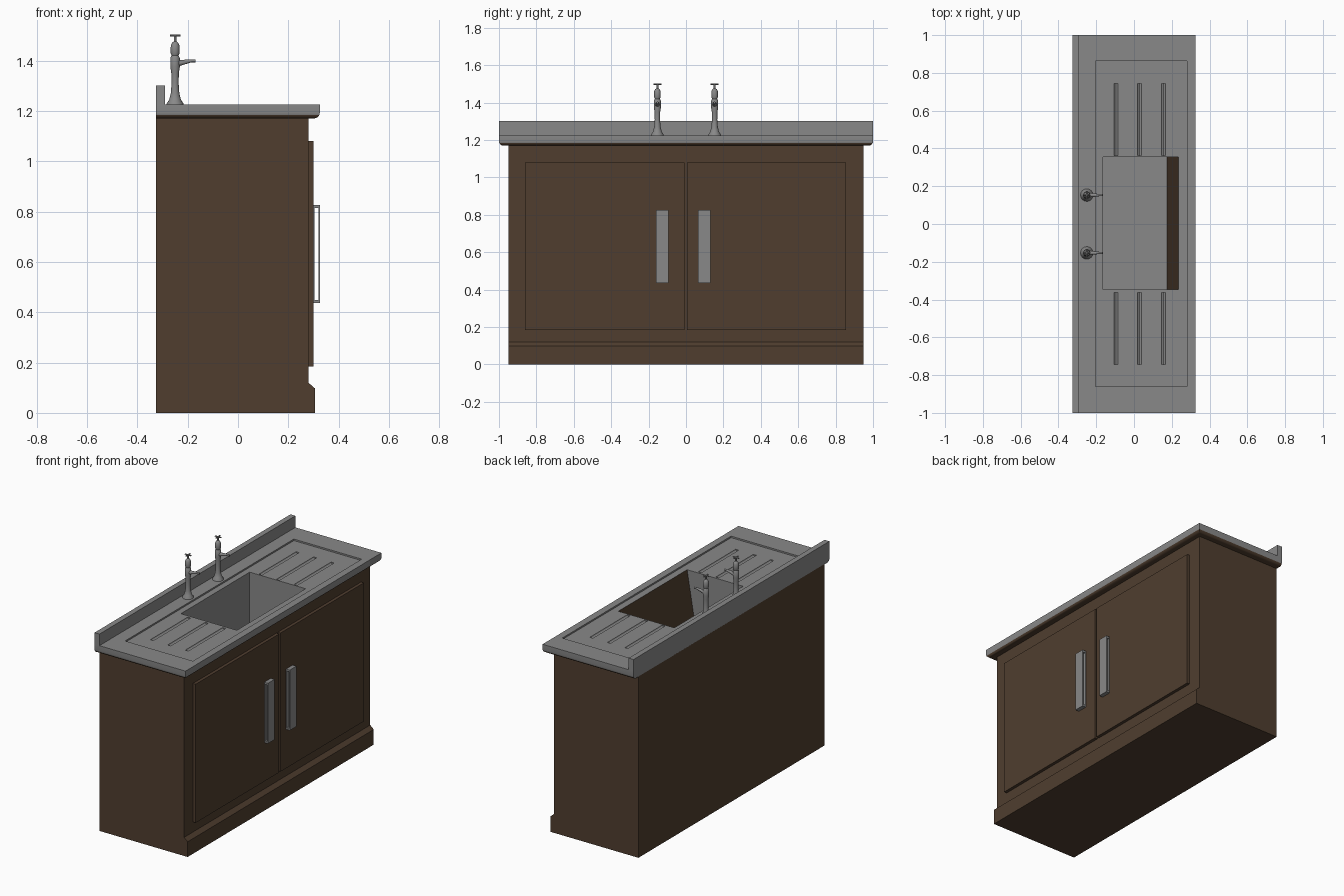
import bpy, bmesh, math
from mathutils import Matrix, Vector

cube = bpy.data.objects.get("Cube")
if cube:
    bpy.data.objects.remove(cube, do_unlink=True)


def material(name, rgb):
    m = bpy.data.materials.new(name)
    m.use_nodes = True
    color = (*rgb, 1)
    m.diffuse_color = color
    m.node_tree.nodes["Principled BSDF"].inputs["Base Color"].default_value = color
    return m


STEEL = material("steel grey", (0.25, 0.25, 0.25))
WOOD = material("dark brown wood", (0.08, 0.048, 0.028))


def finish(name, bm, *mats, smooth=False):
    mesh = bpy.data.meshes.new(name)
    bm.to_mesh(mesh)
    bm.free()
    for m in mats:
        mesh.materials.append(m)
    ob = bpy.data.objects.new(name, mesh)
    bpy.context.collection.objects.link(ob)
    if smooth:
        activate(ob)
        bpy.ops.object.shade_smooth_by_angle(angle=math.radians(40))
    return ob


def activate(ob):
    bpy.ops.object.select_all(action="DESELECT")
    ob.select_set(True)
    bpy.context.view_layer.objects.active = ob


def add_box(bm, lo, hi):
    lo, hi = Vector(lo), Vector(hi)
    size = hi - lo
    mat = Matrix.Translation((lo + hi) / 2) @ Matrix.Diagonal((*size, 1))
    return bmesh.ops.create_cube(bm, size=1, matrix=mat)["verts"]


def box(name, lo, hi, mat):
    bm = bmesh.new()
    add_box(bm, lo, hi)
    return finish(name, bm, mat)


def add_cone(bm, start, end, r1, r2, sides=12):
    start, end = Vector(start), Vector(end)
    axis = end - start
    rot = axis.to_track_quat("Z", "Y").to_matrix().to_4x4()
    bmesh.ops.create_cone(bm, cap_ends=True, segments=sides, radius1=r1, radius2=r2,
                          depth=axis.length, matrix=Matrix.Translation((start + end) / 2) @ rot)


def add_lathe(bm, center, profile, sides=16):
    rings = []
    for r, z in profile:
        rings.append([bm.verts.new((center[0] + r * math.cos(math.tau * i / sides),
                                    center[1] + r * math.sin(math.tau * i / sides), z))
                      for i in range(sides)])
    for a, b in zip(rings, rings[1:]):
        for i in range(sides):
            j = (i + 1) % sides
            bm.faces.new((a[i], a[j], b[j], b[i]))
    bm.faces.new(rings[-1])


# Cabinet: side profile with plinth, extruded along its width, open under the worktop
BACK, FRONT, TOP, FLOOR = -0.325, 0.28, 1.225, 1.215
profile = [(FRONT, 1.172), (FRONT, 0.12), (0.305, 0.098), (0.305, 0), (BACK, 0), (BACK, 1.172)]
bm = bmesh.new()
ends = [[bm.verts.new((x, y, z)) for x, z in profile] for y in (-0.95, 0.95)]
for a, b in zip(range(5), range(1, 6)):
    bm.faces.new((ends[0][a], ends[0][b], ends[1][b], ends[1][a]))
for ring in ends:
    bm.faces.new(ring)
bmesh.ops.recalc_face_normals(bm, faces=bm.faces)
finish("cabinet", bm, WOOD)

# Doors and handles
for side, y0, y1, h0, h1 in (("right", -0.86, -0.008, -0.16, -0.093),
                             ("left", 0.006, 0.856, 0.063, 0.13)):
    box(side + "_door", (FRONT - 0.01, y0, 0.185), (0.3, y1, 1.08), WOOD)
    bm = bmesh.new()
    add_box(bm, (0.298, h0, 0.436), (0.304, h1, 0.826))
    add_box(bm, (0.319, h0, 0.436), (0.326, h1, 0.826))
    for z in (0.436, 0.814):
        add_box(bm, (0.302, h0, z), (0.321, h1, z + 0.012))
    finish(side + "_handle", bm, STEEL)

# Worktop slab with rounded lower lip on the front and both ends
bm = bmesh.new()
add_box(bm, (BACK, -1, 1.17), (0.325, 1, TOP))
lip = [e for e in bm.edges if all(v.co.z < 1.2 for v in e.verts)
       and not all(v.co.x < 0 for v in e.verts)]
bmesh.ops.bevel(bm, geom=lip, offset=0.022, segments=4, profile=0.5, affect="EDGES")
worktop = finish("worktop", bm, STEEL, WOOD)

# Cutters: shallow drainer recess, draining grooves, basin opening
SX0, SX1, SY0, SY1 = -0.165, 0.235, -0.347, 0.355
cutters = [box("recess_cutter", (-0.205, -0.86, FLOOR), (0.28, 0.863, 1.3), STEEL)]
bm = bmesh.new()
for x in (-0.095, 0.03, 0.155):
    for s in (-1, 1):
        add_cone(bm, (x, s * 0.362, FLOOR + 0.001), (x, s * 0.745, FLOOR + 0.001), 0.011, 0.011)
cutters.append(finish("groove_cutter", bm, STEEL))
cutters.append(box("basin_cutter", (SX0 - 0.003, SY0 - 0.003, 1.1),
                   (SX1 + 0.003, SY1 + 0.003, 1.4), STEEL))
for c in cutters:
    c.hide_render = True
    mod = worktop.modifiers.new(c.name, "BOOLEAN")
    mod.operation, mod.solver, mod.object = "DIFFERENCE", "EXACT", c
    activate(worktop)
    bpy.ops.object.modifier_apply(modifier=mod.name)
    bpy.data.objects.remove(c, do_unlink=True)
for p in worktop.data.polygons:
    p.material_index = 1 if p.normal.z < -0.3 else 0
bpy.ops.object.shade_smooth_by_angle(angle=math.radians(30))

# Basin: open shell with a thin rim; the front wall slopes and is brown
bm = bmesh.new()


def ring(x0, x1, y0, y1, z):
    return [bm.verts.new((x, y, z)) for x, y in ((x0, y0), (x1, y0), (x1, y1), (x0, y1))]


rim_z, lip_w = FLOOR + 0.001, 0.008
rings = [ring(SX0 - lip_w, SX1 + lip_w, SY0 - lip_w, SY1 + lip_w, rim_z),
         ring(SX0, SX1, SY0, SY1, rim_z),
         ring(SX0, 0.175, SY0, SY1, 0.86)]
for a, b in zip(rings, rings[1:]):
    for i in range(4):
        j = (i + 1) % 4
        f = bm.faces.new((a[i], a[j], b[j], b[i]))
        f.material_index = 1 if i == 1 and a is rings[1] else 0
bm.faces.new(rings[-1])
finish("basin", bm, STEEL, WOOD)

# Upstand along the back
box("backsplash", (BACK, -1, TOP - 0.005), (-0.29, 1, 1.3), STEEL)

# Taps: turned column, tapered spout, cross handle on a thin stem
column = [(0.034, 1.222), (0.033, 1.23), (0.023, 1.245), (0.017, 1.27), (0.014, 1.31),
          (0.015, 1.35), (0.019, 1.375), (0.019, 1.41), (0.014, 1.42), (0.018, 1.43),
          (0.017, 1.46), (0.011, 1.472), (0.005, 1.476), (0.005, 1.5)]
for side, y in (("right", -0.153), ("left", 0.153)):
    bm = bmesh.new()
    add_lathe(bm, (-0.25, y), column)
    add_cone(bm, (-0.245, y, 1.388), (-0.185, y, 1.399), 0.013, 0.006)
    add_cone(bm, (-0.19, y, 1.399), (-0.168, y, 1.399), 0.006, 0.006)
    for dx, dy in ((0.021, 0), (0, 0.021)):
        add_cone(bm, (-0.25 - dx, y - dy, 1.499), (-0.25 + dx, y + dy, 1.499), 0.004, 0.004, 8)
    finish(side + "_tap", bm, STEEL, smooth=True)
